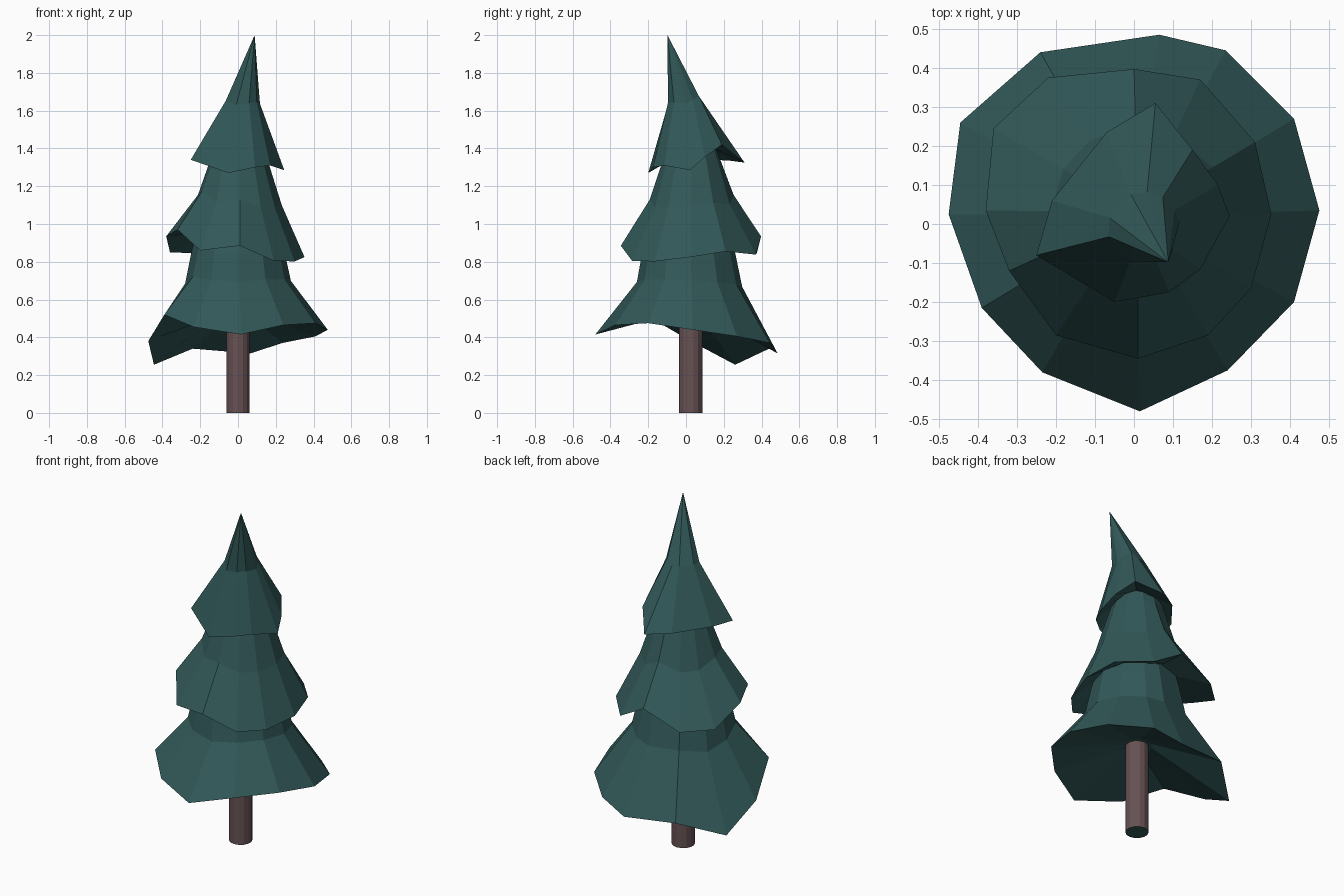
import bpy, bmesh, math
from mathutils import Vector

if "Cube" in bpy.data.objects:
    bpy.data.objects.remove(bpy.data.objects["Cube"])


def material(name, rgb):
    m = bpy.data.materials.new(name)
    m.diffuse_color = (*rgb, 1)
    m.use_nodes = True
    m.node_tree.nodes["Principled BSDF"].inputs["Base Color"].default_value = m.diffuse_color
    return m


GREEN = material("pine green", (0.032, 0.098, 0.098))
BROWN = material("bark brown", (0.135, 0.083, 0.088))


def finish(bm, name, mats):
    bmesh.ops.recalc_face_normals(bm, faces=bm.faces)
    me = bpy.data.meshes.new(name)
    bm.to_mesh(me)
    bm.free()
    for m in mats:
        me.materials.append(m)
    ob = bpy.data.objects.new(name, me)
    bpy.context.collection.objects.link(ob)
    return ob


def tier(name, rim, rings, under, tip=None):
    """Ragged skirt: rim -> rings (cx, cy, radius, z, follow) upward; under ring closes below."""
    bm = bmesh.new()
    n = len(rim)
    mean = sum(p[2] for p in rim) / n

    def ring(cx, cy, r, z, follow):
        out = []
        for x, y, h in rim:
            d = Vector((x - cx, y - cy)).normalized() * r
            out.append(bm.verts.new((cx + d.x, cy + d.y, z + follow * (h - mean))))
        return out

    levels = [ring(*under), [bm.verts.new(p) for p in rim]]
    levels += [ring(*r) for r in rings]
    for a, b in zip(levels, levels[1:]):
        for i in range(n):
            j = (i + 1) % n
            bm.faces.new((a[i], a[j], b[j], b[i]))
    bm.faces.new(levels[0][::-1])
    top = levels[-1]
    if tip:
        t = bm.verts.new(tip)
        for i in range(n):
            bm.faces.new((top[i], top[(i + 1) % n], t))
    else:
        bm.faces.new(top)
    return finish(bm, name, [GREEN])


# Lower skirt
tier("lower_branches", [
    (0.065, 0.485, 0.315), (0.235, 0.445, 0.37), (0.41, 0.27, 0.405),
    (0.475, 0.035, 0.44), (0.41, -0.20, 0.475), (0.24, -0.375, 0.465),
    (0.015, -0.48, 0.415), (-0.235, -0.38, 0.455), (-0.39, -0.215, 0.52),
    (-0.475, 0.025, 0.38), (-0.445, 0.26, 0.255), (-0.24, 0.44, 0.34)],
    [(0, 0.02, 0.28, 0.69, 0.25), (0, 0.015, 0.247, 0.85, 0), (0, 0.015, 0.22, 0.96, 0)],
    (0, 0.025, 0.08, 0.53, 0))

# Middle skirt
tier("middle_branches", [
    (0, 0.397, 0.935), (0.17, 0.37, 0.838), (0.31, 0.21, 0.855),
    (0.352, 0.025, 0.825), (0.30, -0.165, 0.802), (0.19, -0.285, 0.805),
    (0.01, -0.345, 0.885), (-0.20, -0.285, 0.86), (-0.32, -0.12, 0.97),
    (-0.38, 0.035, 0.935), (-0.36, 0.245, 0.85), (-0.22, 0.375, 0.845)],
    [(0.01, 0.03, 0.222, 1.12, 0.5), (0.005, 0.03, 0.148, 1.35, 0), (0.005, 0.03, 0.12, 1.43, 0)],
    (0, 0.015, 0.22, 0.93, 0.2))

# Top skirt with a bent tip
tier("top_branches", [
    (0.055, 0.31, 1.325), (0.15, 0.19, 1.42), (0.215, 0.10, 1.355),
    (0.245, 0.02, 1.285), (0.17, -0.115, 1.31), (0.09, -0.175, 1.30),
    (-0.05, -0.20, 1.27), (-0.25, -0.08, 1.34), (-0.21, 0.06, 1.345),
    (-0.07, 0.235, 1.335)],
    [(0.025, -0.01, 0.092, 1.65, 0.3)],
    (0.005, 0.03, 0.12, 1.40, 0.2), tip=(0.088, -0.098, 2.0))

# Trunk, its base cap is green
bm = bmesh.new()
bmesh.ops.create_cone(bm, cap_ends=True, segments=14, radius1=0.062, radius2=0.062, depth=0.6)
bmesh.ops.translate(bm, verts=bm.verts, vec=(0, 0.025, 0.3))
bm.normal_update()
for f in bm.faces:
    f.material_index = 1 if f.normal.z < -0.5 else 0
finish(bm, "trunk", [BROWN, GREEN])
